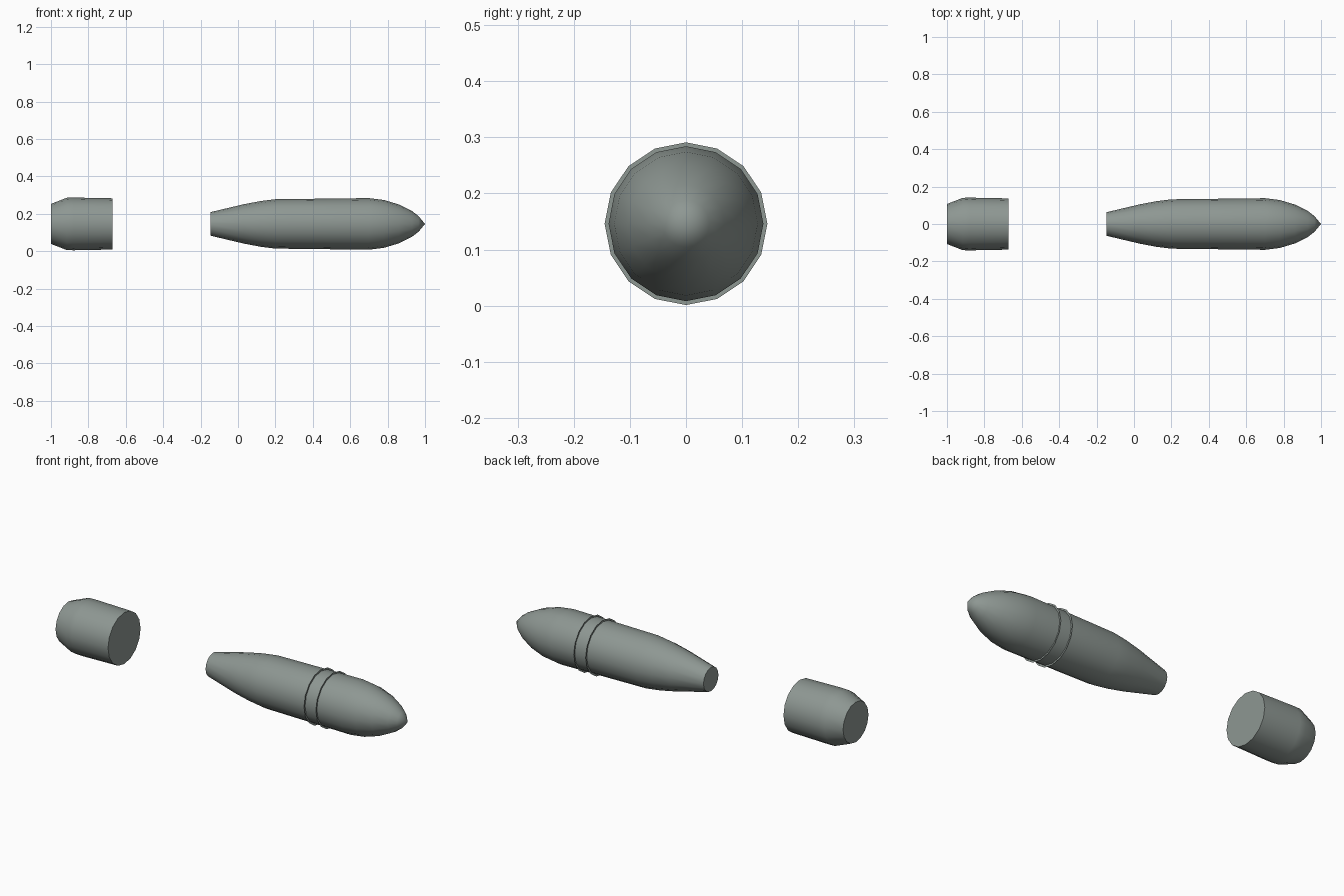
import bpy, bmesh, math

cube = bpy.data.objects.get("Cube")
if cube:
    bpy.data.objects.remove(cube)

SIDES = 16
AXIS_Z = 0.146


def make_material(name, colour):
    mat = bpy.data.materials.new(name)
    mat.use_nodes = True
    mat.diffuse_color = colour
    bsdf = mat.node_tree.nodes["Principled BSDF"]
    bsdf.inputs["Base Color"].default_value = colour
    bsdf.inputs["Roughness"].default_value = 0.6
    return mat


steel = make_material("grey_steel", (0.27, 0.31, 0.29, 1))


def lathe(name, profile, caps=True, smooth=True):
    """Spin (x, radius) points about the long axis; a zero radius makes a tip."""
    bm = bmesh.new()
    loops = []
    for x, r in profile:
        count = SIDES if r > 0 else 1
        angles = [2 * math.pi * i / SIDES for i in range(count)]
        loops.append([bm.verts.new((x, r * math.cos(a), AXIS_Z + r * math.sin(a)))
                      for a in angles])
    for a, b in zip(loops, loops[1:]):
        for i in range(SIDES):
            j = (i + 1) % SIDES
            if len(b) == 1:
                bm.faces.new((a[i], a[j], b[0]))
            else:
                bm.faces.new((a[i], a[j], b[j], b[i]))
    if caps:
        for loop in (loops[0], loops[-1]):
            if len(loop) > 1:
                bm.faces.new(loop)
    bmesh.ops.recalc_face_normals(bm, faces=bm.faces)
    mesh = bpy.data.meshes.new(name)
    bm.to_mesh(mesh)
    bm.free()
    mesh.materials.append(steel)
    obj = bpy.data.objects.new(name, mesh)
    bpy.context.collection.objects.link(obj)
    if smooth:
        bpy.ops.object.select_all(action='DESELECT')
        obj.select_set(True)
        bpy.context.view_layer.objects.active = obj
        bpy.ops.object.shade_smooth_by_angle(angle=math.radians(50))
    return obj


# Tapered tail, straight middle and pointed nose
lathe("shell_body", [(-0.147, 0.063), (0.03, 0.105), (0.12, 0.122), (0.2, 0.132),
                     (0.45, 0.135), (0.7, 0.138), (0.78, 0.128), (0.86, 0.104),
                     (0.93, 0.069), (0.965, 0.042), (1.0, 0)])

# Separate base section with a chamfered rear
lathe("base_cup", [(-1.0, 0.107), (-0.915, 0.14), (-0.88, 0.141), (-0.67, 0.137)])

# Paper-thin bands around the body
for label, x in (("rear", 0.49), ("front", 0.56)):
    lathe(label + "_band", [(x, 0.13), (x, 0.145)], caps=False, smooth=False)
